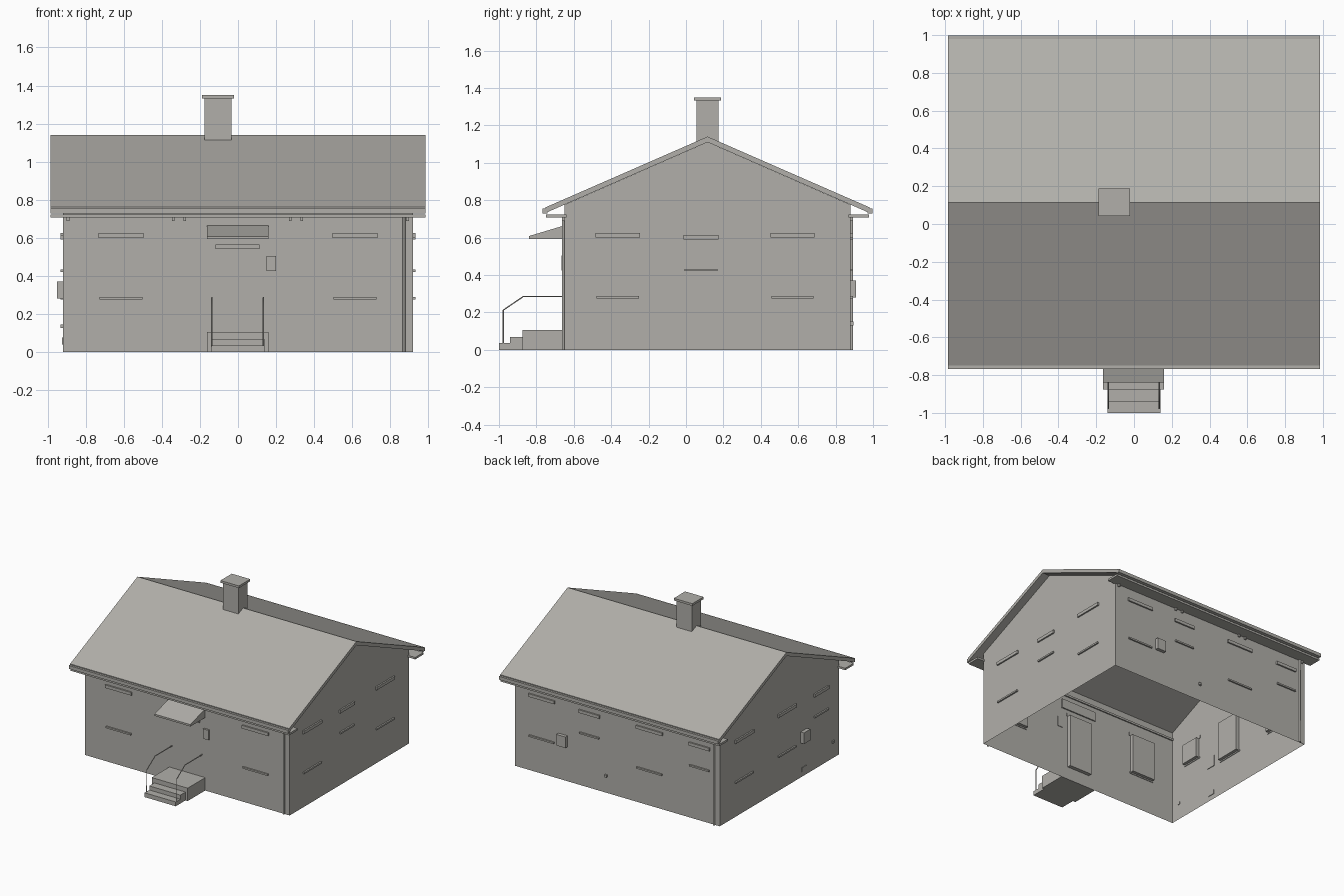
import bpy, bmesh
from mathutils import Matrix, Vector

cube = bpy.data.objects.get("Cube")
if cube:
    bpy.data.objects.remove(cube)

GREY = (0.44, 0.43, 0.40, 1)
mat = bpy.data.materials.new("warm grey")
mat.use_nodes = True
mat.diffuse_color = GREY
mat.node_tree.nodes["Principled BSDF"].inputs["Base Color"].default_value = GREY


def finish(name, bm, matrix=Matrix()):
    bm.transform(matrix)
    mesh = bpy.data.meshes.new(name)
    bm.to_mesh(mesh)
    bm.free()
    mesh.materials.append(mat)
    obj = bpy.data.objects.new(name, mesh)
    bpy.context.collection.objects.link(obj)
    return obj


def box(name, x, y, z, matrix=Matrix()):
    bm = bmesh.new()
    bmesh.ops.create_cube(bm, size=1)
    for v in bm.verts:
        v.co = [a + (b - a) * (c + 0.5) for (a, b), c in zip((x, y, z), v.co)]
    return finish(name, bm, matrix)


def prism(name, profile, x0, x1):
    """Extrude a (y, z) profile along x."""
    bm = bmesh.new()
    face = bm.faces.new([bm.verts.new((x0, y, z)) for y, z in profile])
    out = bmesh.ops.extrude_face_region(bm, geom=[face], use_keep_orig=True)
    bmesh.ops.translate(bm, vec=(x1 - x0, 0, 0),
                        verts=[v for v in out["geom"] if isinstance(v, bmesh.types.BMVert)])
    bmesh.ops.recalc_face_normals(bm, faces=bm.faces)
    return finish(name, bm)


def tube(name, points, radius):
    curve = bpy.data.curves.new(name, "CURVE")
    curve.dimensions = "3D"
    curve.bevel_depth = radius
    curve.bevel_resolution = 1
    curve.use_fill_caps = True
    spline = curve.splines.new("POLY")
    spline.points.add(len(points) - 1)
    for p, co in zip(spline.points, points):
        p.co = (*co, 1)
    curve.materials.append(mat)
    obj = bpy.data.objects.new(name, curve)
    bpy.context.collection.objects.link(obj)


# House dimensions
HALF_X, FRONT, BACK, MID = 0.92, -0.65, 0.88, 0.115
EAVE, RIDGE, ROOF_X = 0.775, 1.11, 0.985


def wall_frame(origin, along):
    """Local x runs along the wall, y is up, z points outward."""
    u, up = Vector(along), Vector((0, 0, 1))
    m = Matrix((u, up, u.cross(up))).transposed().to_4x4()
    m.translation = origin
    return m


def wall(name, frame, outline, openings, depth=0.03):
    """Flat wall with recessed openings given as (u0, u1, z0, z1)."""
    bm = bmesh.new()
    bm.faces.new([bm.verts.new((u, z, 0)) for u, z in outline])
    for u0, u1, z0, z1 in openings:
        for axis, values in ((0, (u0, u1)), (1, (z0, z1))):
            for value in values:
                co, no = Vector(), Vector()
                co[axis], no[axis] = value, 1
                bmesh.ops.bisect_plane(bm, geom=bm.verts[:] + bm.edges[:] + bm.faces[:],
                                       plane_co=co, plane_no=no, dist=1e-5)
    for u0, u1, z0, z1 in openings:
        region = []
        for f in bm.faces:
            c = f.calc_center_median()
            if u0 < c.x < u1 and z0 < c.y < z1 and abs(c.z) < 1e-4:
                region.append(f)
        out = bmesh.ops.extrude_face_region(bm, geom=region)
        bmesh.ops.translate(bm, vec=(0, 0, -depth),
                            verts=[v for v in out["geom"] if isinstance(v, bmesh.types.BMVert)])
    finish(name, bm, frame)


def big(u):
    return (u - 0.105, u + 0.105, 0.285, 0.60)


def small(u):
    return (u - 0.08, u + 0.08, 0.43, 0.59)


def trim(name, frame, opening, sill=True):
    u0, u1, z0, z1 = opening
    box(name + "_lintel", (u0 - 0.013, u1 + 0.013), (z1, z1 + 0.025), (-0.005, 0.012), frame)
    if sill:
        box(name + "_sill", (u0 - 0.008, u1 + 0.008), (z0 - 0.01, z0 + 0.003), (-0.005, 0.012), frame)


# Walls with windows, door and gable vent
front = wall_frame((0, FRONT, 0), (1, 0, 0))
back = wall_frame((0, BACK, 0), (-1, 0, 0))
right = wall_frame((HALF_X, 0, 0), (0, 1, 0))
left = wall_frame((-HALF_X, 0, 0), (0, -1, 0))
long_side = [(-HALF_X, 0), (HALF_X, 0), (HALF_X, EAVE), (-HALF_X, EAVE)]
gable = [(FRONT, 0), (BACK, 0), (BACK, EAVE), (MID, RIDGE), (FRONT, EAVE)]
gable_mirror = [(-y, z) for y, z in reversed(gable)]

door = (-0.105, 0.10, 0.105, 0.54)
vent = (0.045, 0.175, 0.79, 0.875)
walls = {
    "front": (front, long_side, [big(-0.615), big(0.615)], [door]),
    "back": (back, long_side, [big(-0.68), small(-0.25), big(0.29), small(0.74)], []),
    "east": (right, gable, [big(-0.365), small(0.08), big(0.57)], [vent]),
    "west": (left, gable_mirror, [big(-0.57), big(-0.02), small(0.42)], []),
}
for side, (frame, outline, windows, extra) in walls.items():
    wall(side + "_wall", frame, outline, windows + extra)
    for i, w in enumerate(windows):
        trim(f"{side}_window_{i + 1}", frame, w)
trim("door", front, door, sill=False)

# Boxes and small fittings fixed to the walls
for name, frame, u, z, d in (
        ("letter_box", front, (0.15, 0.20), (0.425, 0.505), 0.015),
        ("back_meter_box", back, (-0.53, -0.45), (0.28, 0.37), 0.028),
        ("west_meter_box", left, (0.16, 0.24), (0.28, 0.37), 0.03),
        ("back_tap", back, (-0.11, -0.09), (0.13, 0.15), 0.015),
        ("west_tap", left, (0.56, 0.58), (0.125, 0.145), 0.012),
        ("west_hatch", left, (0.17, 0.23), (0.04, 0.075), 0.004)):
    box(name, u, z, (-0.005, d), frame)

# Roof slab
prism("roof", [(-0.75, 0.762), (MID, 1.14), (0.98, 0.762),
               (0.98, 0.732), (MID, RIDGE), (-0.75, 0.732)], -ROOF_X, ROOF_X)

# Gutters, soffits, brackets and drainpipes on both eaves
for label, s, edge, pipe_x in (("front", -1, FRONT, 0.872), ("back", 1, BACK, -0.872)):
    def span(a, b):
        return tuple(sorted((edge + s * a, edge + s * b)))
    box(label + "_gutter", (-ROOF_X, ROOF_X), span(0.09, 0.117), (0.728, 0.755))
    box(label + "_soffit", (-ROOF_X, ROOF_X), span(-0.01, 0.098), (0.706, 0.722))
    for i, x in enumerate((-0.893, -0.34, -0.28, 0.275, 0.335, 0.89)):
        box(f"{label}_bracket_{i + 1}", (x - 0.007, x + 0.007), span(0, 0.014), (0.688, 0.71))
    y = edge + s * 0.007
    tube(label + "_drainpipe", [(pipe_x, y, 0), (pipe_x, y, 0.71)], 0.008)

# Chimney
box("chimney", (-0.175, -0.035), (0.055, 0.175), (1.07, 1.335))
box("chimney_cap", (-0.188, -0.022), (0.043, 0.188), (1.332, 1.35))

# Entrance canopy, steps and handrails
prism("door_canopy", [(-0.64, 0.593), (-0.84, 0.593), (-0.84, 0.608), (-0.64, 0.668)], -0.163, 0.16)
box("landing", (-0.163, 0.16), (-0.875, FRONT), (0, 0.105))
box("middle_step", (-0.14, 0.14), (-0.94, -0.87), (0, 0.068))
box("bottom_step", (-0.14, 0.14), (-1.0, -0.935), (0, 0.035))
for label, x in (("west", -0.137), ("east", 0.133)):
    tube(label + "_handrail", [(x, FRONT, 0.285), (x, -0.87, 0.285),
                               (x, -0.977, 0.212), (x, -0.977, 0.03)], 0.004)
